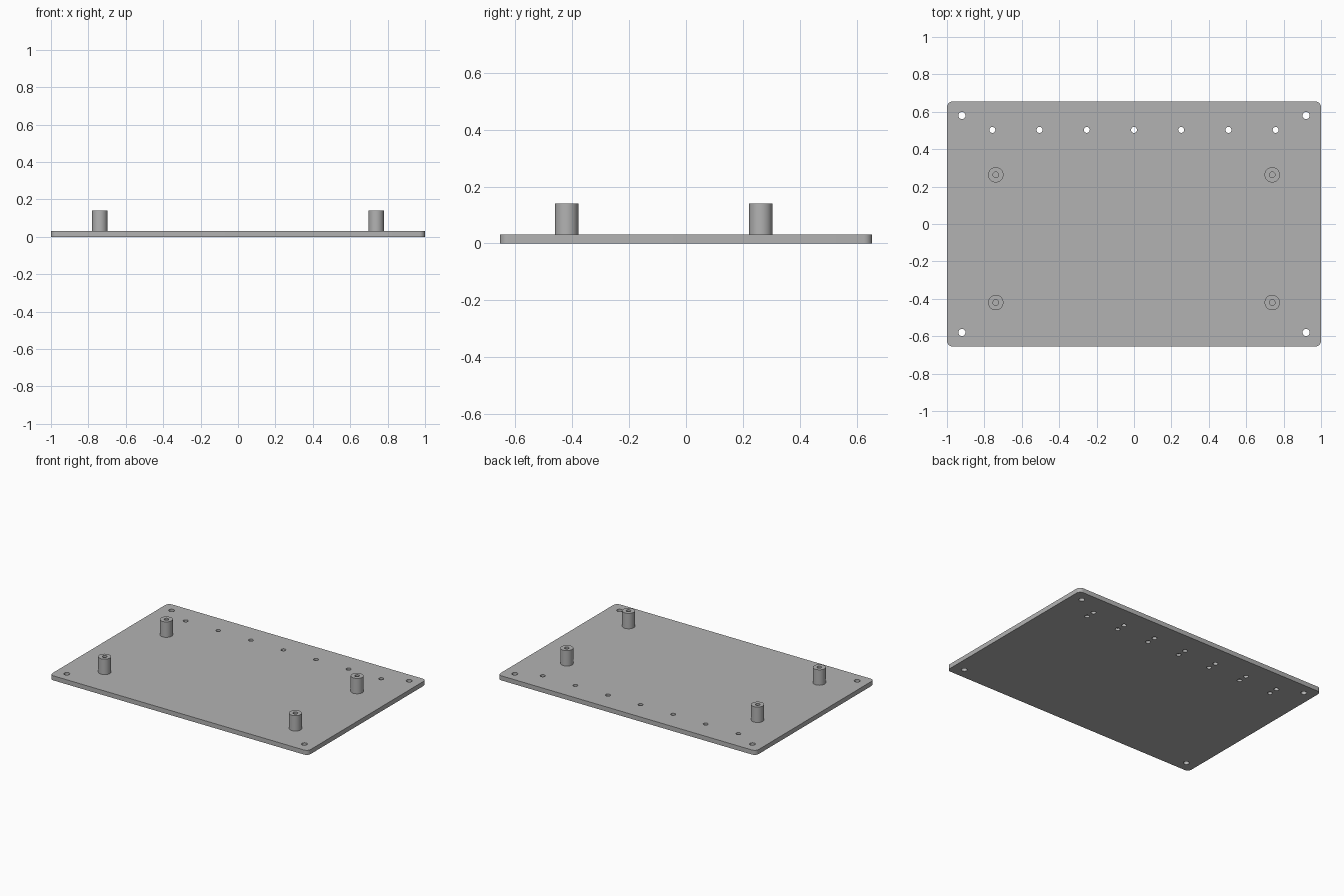
import bpy, bmesh, math
from mathutils import Matrix

if "Cube" in bpy.data.objects:
    bpy.data.objects.remove(bpy.data.objects["Cube"], do_unlink=True)

grey = bpy.data.materials.new("plain grey")
grey.use_nodes = True
colour = (0.45, 0.45, 0.45, 1)
grey.diffuse_color = colour
grey.node_tree.nodes["Principled BSDF"].inputs["Base Color"].default_value = colour

THICK, TOP = 0.032, 0.14


def make_object(name, bm):
    mesh = bpy.data.meshes.new(name)
    bm.to_mesh(mesh)
    bm.free()
    mesh.materials.append(grey)
    obj = bpy.data.objects.new(name, mesh)
    bpy.context.collection.objects.link(obj)
    return obj


def add_cylinder(bm, x, y, radius, low, high):
    bmesh.ops.create_cone(bm, cap_ends=True, segments=40, radius1=radius, radius2=radius,
                          depth=high - low,
                          matrix=Matrix.Translation((x, y, (low + high) / 2)))


def drill(obj, holes):
    """Cut a list of (x, y, radius, low, high) round holes."""
    bm = bmesh.new()
    for hole in holes:
        add_cylinder(bm, *hole)
    cutter = make_object(obj.name + "_cutter", bm)
    cutter.hide_render = True
    mod = obj.modifiers.new("holes", "BOOLEAN")
    mod.operation, mod.solver, mod.object = "DIFFERENCE", "EXACT", cutter
    select(obj)
    bpy.ops.object.modifier_apply(modifier=mod.name)
    bpy.data.objects.remove(cutter, do_unlink=True)


def select(obj):
    bpy.ops.object.select_all(action="DESELECT")
    obj.select_set(True)
    bpy.context.view_layer.objects.active = obj


def smooth(obj):
    select(obj)
    bpy.ops.object.shade_smooth_by_angle(angle=math.radians(30))


# Base plate with rounded vertical corners
bm = bmesh.new()
bmesh.ops.create_cube(bm, size=1, matrix=Matrix.Translation((0, 0, THICK / 2))
                      @ Matrix.Diagonal((2, 1.31, THICK, 1)))
upright = [e for e in bm.edges if abs(e.verts[0].co.z - e.verts[1].co.z) > 0.01]
bmesh.ops.bevel(bm, geom=upright, offset=0.03, segments=8, profile=0.5, affect="EDGES")
plate = make_object("base_plate", bm)

# Corner screw holes, back row of holes, and shallow pockets underneath
holes = [(sx * 0.92, sy * 0.58, 0.019, -0.1, 0.1) for sx in (-1, 1) for sy in (-1, 1)]
for i in range(-3, 4):
    holes.append((i * 0.2525, 0.503, 0.016, -0.1, 0.1))
    holes.append((i * 0.2525, 0.44, 0.016, -0.1, THICK / 2))
drill(plate, holes)
smooth(plate)

# Four standoffs with blind screw holes
for side, x in (("right", -0.739), ("left", 0.739)):
    for end, y in (("front", -0.42), ("back", 0.263)):
        bm = bmesh.new()
        add_cylinder(bm, x, y, 0.041, THICK, TOP)
        post = make_object(f"{end}_{side}_standoff", bm)
        drill(post, [(x, y, 0.015, THICK + 0.005, TOP + 0.1)])
        smooth(post)
